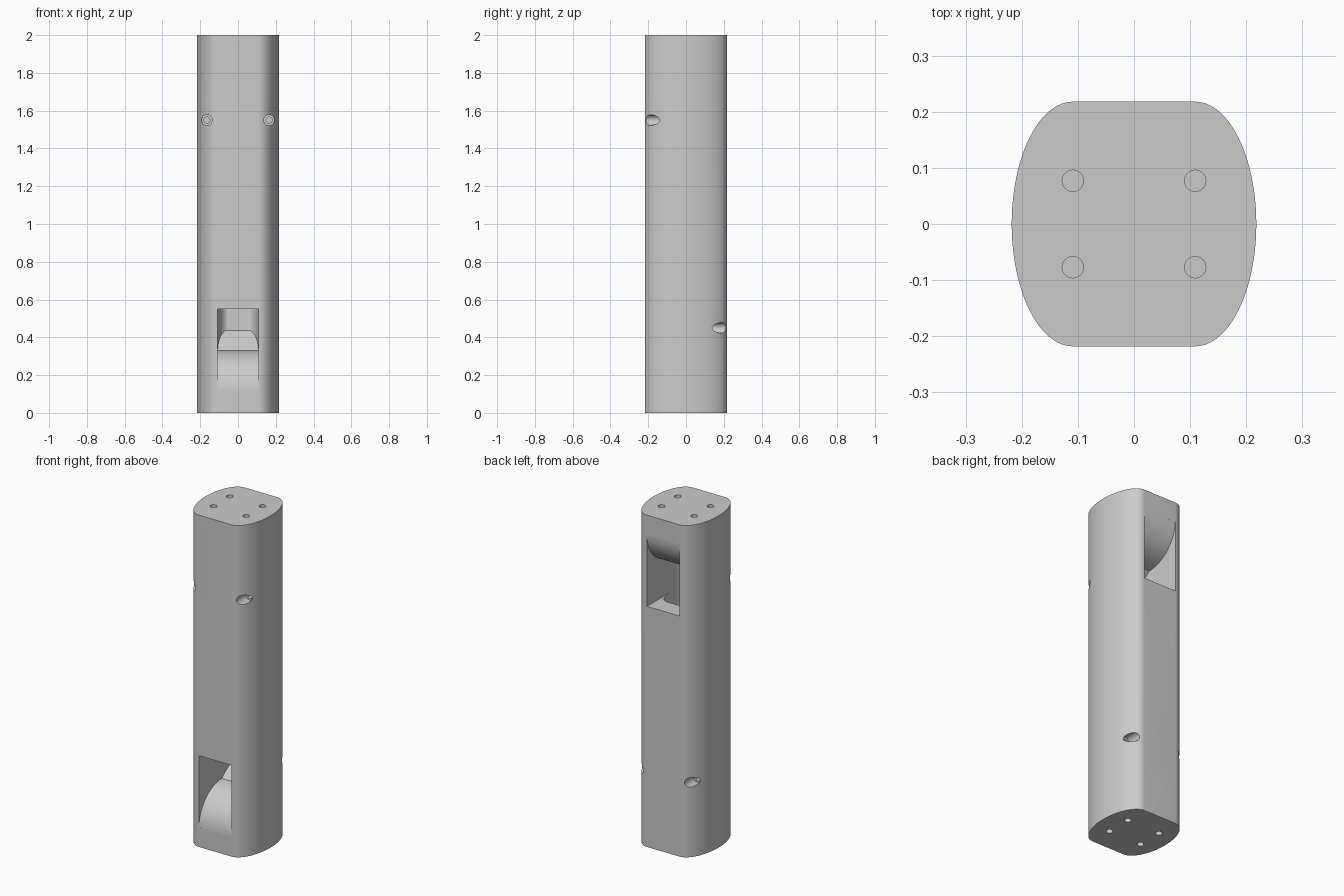
import bpy, bmesh, math

if "Cube" in bpy.data.objects:
    bpy.data.objects.remove(bpy.data.objects["Cube"])

HALF = 0.218      # half width of the body
HEIGHT = 2.0
SLOT = 0.108      # half width of the windows
RAMP_Z = 0.33     # height where the ramp meets the bore

grey = bpy.data.materials.new("plain grey")
grey.use_nodes = True
colour = (0.6, 0.6, 0.6, 1)
grey.diffuse_color = colour
grey.node_tree.nodes["Principled BSDF"].inputs["Base Color"].default_value = colour


def rounded_section(half, steps=48):
    """Flat front and back joined by half-ellipse sides, counter-clockwise."""
    pts = []
    for side in (1, -1):
        for i in range(steps + 1):
            t = -math.pi / 2 + math.pi * i / steps
            pts.append((side * half * (1 + math.cos(t)) / 2, side * half * math.sin(t)))
    return pts


def loft(name, bottom, top, split=None):
    """Solid between two matching rings; split folds both caps across two points."""
    bm = bmesh.new()
    rings = [[bm.verts.new(p) for p in ring] for ring in (bottom, top)]
    n = len(bottom)
    for i in range(n):
        j = (i + 1) % n
        bm.faces.new((rings[0][i], rings[0][j], rings[1][j], rings[1][i]))
    for ring in rings:
        if split:
            a, b = split
            bm.faces.new(ring[a:b + 1])
            bm.faces.new(ring[b:] + ring[:a + 1])
        else:
            bm.faces.new(ring)
    bmesh.ops.recalc_face_normals(bm, faces=bm.faces[:])
    mesh = bpy.data.meshes.new(name)
    bm.to_mesh(mesh)
    bm.free()
    obj = bpy.data.objects.new(name, mesh)
    bpy.context.collection.objects.link(obj)
    return obj


def circle(r, steps=32):
    return [(r * math.cos(math.tau * i / steps), r * math.sin(math.tau * i / steps))
            for i in range(steps)]


def turned(ring, flip):
    """Half turn about the cross axis through the middle of the body."""
    return [(x, -y, HEIGHT - z) for x, y, z in ring] if flip else ring


# Body
section = rounded_section(HALF)
body = loft("body", [(x, y, 0) for x, y in section], [(x, y, HEIGHT) for x, y in section])
body.data.materials.append(grey)
cutters = []

# Inner bore with a sloped floor and ceiling
steps = 48
inner = rounded_section(0.1075, steps)
cutters.append(loft("bore_cutter",
                    [(x, y, RAMP_Z + max(y, 0)) for x, y in inner],
                    [(x, y, HEIGHT - RAMP_Z + min(y, 0)) for x, y in inner],
                    (steps // 2, steps // 2 + steps + 1)))

# Window with a rounded ramp: cut profile in depth and height
arc = []
for i in range(33):
    t = math.radians(2 + 88 * i / 32)
    arc.append((-HALF * math.cos(t), RAMP_Z - HALF + HALF * math.sin(t)))
window = arc + [(0, 0.55), (-0.3, 0.55), (-0.3, arc[0][1])]

for flip in (False, True):
    cutters.append(loft("window_cutter",
                        turned([(-SLOT, y, z) for y, z in window], flip),
                        turned([(SLOT, y, z) for y, z in window], flip)))
    for side in (1, -1):
        # Counterbored screw holes opposite each window
        for radius, depth in ((0.028, -0.12), (0.016, -0.06)):
            ring = circle(radius)
            cutters.append(loft("screw_cutter",
                                turned([(side * 0.165 + u, -0.3, 1.55 + v) for u, v in ring], flip),
                                turned([(side * 0.165 + u, depth, 1.55 + v) for u, v in ring], flip)))
        # Blind pin holes in both ends
        for y in (0.077, -0.077):
            ring = circle(0.019)
            cutters.append(loft("pin_cutter",
                                turned([(side * 0.109 + u, y + v, -0.1) for u, v in ring], flip),
                                turned([(side * 0.109 + u, y + v, 0.1) for u, v in ring], flip)))

# Cut everything out of the body
bpy.ops.object.select_all(action='DESELECT')
bpy.context.view_layer.objects.active = body
body.select_set(True)
for cutter in cutters:
    cutter.hide_render = True
    mod = body.modifiers.new("cut", 'BOOLEAN')
    mod.operation = 'DIFFERENCE'
    mod.solver = 'EXACT'
    mod.object = cutter
    bpy.ops.object.modifier_apply(modifier=mod.name)
    bpy.data.objects.remove(cutter)

bpy.ops.object.shade_smooth_by_angle(angle=math.radians(25))
